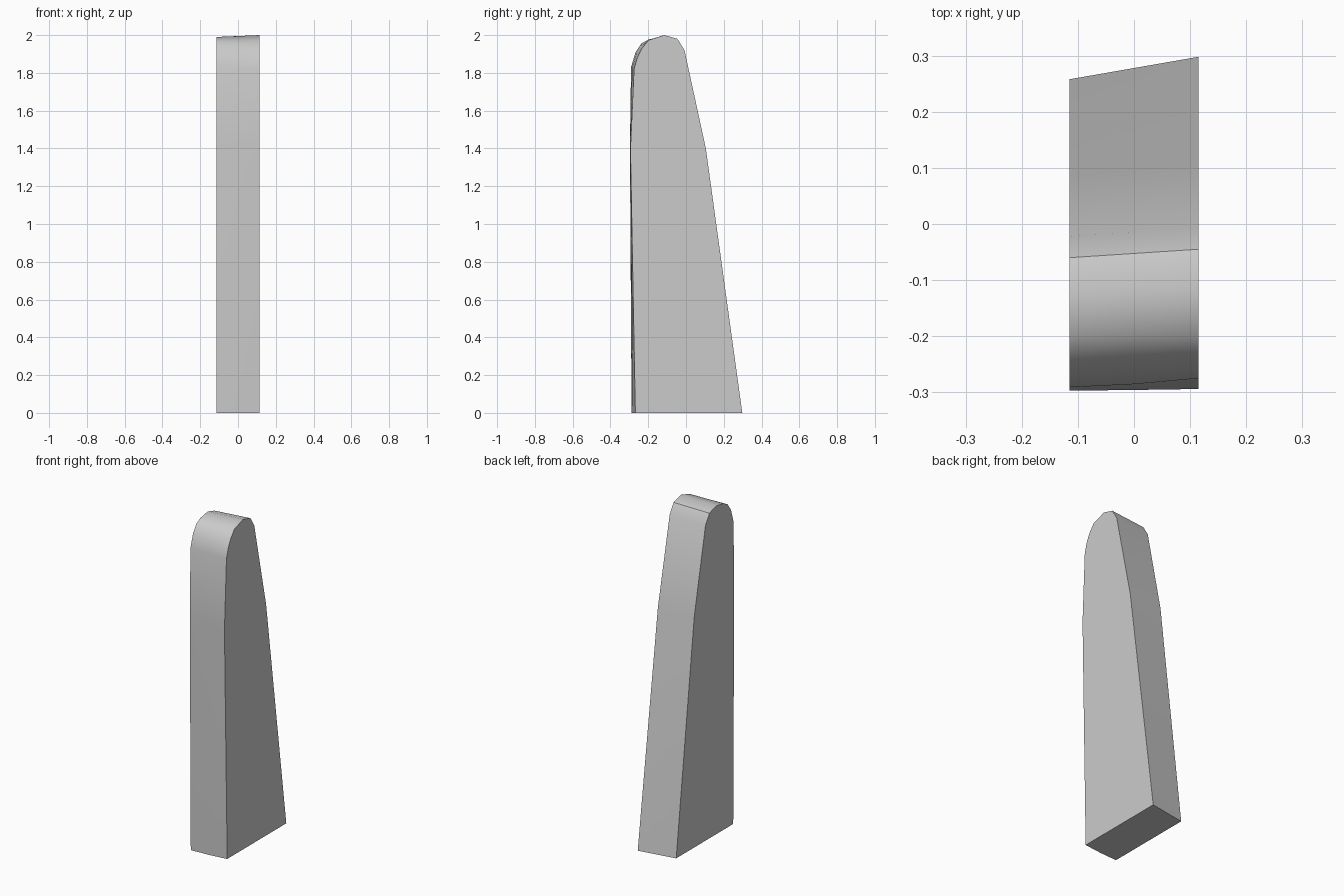
import bpy, bmesh, math

cube = bpy.data.objects.get("Cube")
if cube:
    bpy.data.objects.remove(cube, do_unlink=True)

grey = bpy.data.materials.new("plain_grey")
grey.use_nodes = True
colour = (0.6, 0.6, 0.6, 1)
grey.diffuse_color = colour
grey.node_tree.nodes["Principled BSDF"].inputs["Base Color"].default_value = colour

# Side outlines as (y, z), from bottom front over the rounded top to bottom back
right_outline = [(-.288, 0), (-.297, 1.4), (-.291, 1.83), (-.267, 1.91), (-.235, 1.957),
                 (-.197, 1.977), (-.125, 1.99), (-.06, 1.97), (-.022, 1.91), (.085, 1.4), (.258, 0)]
left_outline = [(-.268, 0), (-.294, 1.4), (-.275, 1.82), (-.258, 1.88), (-.235, 1.927),
                (-.2, 1.972), (-.115, 2), (-.045, 1.98), (-.008, 1.92), (.105, 1.4), (.298, 0)]
# Share of the way from right to left outline at mid width: the front bows outward
middle_share = [.32, .4, .35, .4, .45, .5, .5, .5, .5, .5, .5]
middle_outline = [tuple(p + (q - p) * s for p, q in zip(a, b))
                  for a, b, s in zip(right_outline, left_outline, middle_share)]

# Tapered slab lofted across its width
bm = bmesh.new()
rings = []
for x, outline in ((-.115, right_outline), (0, middle_outline), (.115, left_outline)):
    rings.append([bm.verts.new((x, y, z)) for y, z in outline])
count = len(right_outline)
for a, b in zip(rings, rings[1:]):
    for i in range(count):
        j = (i + 1) % count
        bm.faces.new((a[i], a[j], b[j], b[i]))
bm.faces.new(rings[0])
bm.faces.new(rings[-1])
bmesh.ops.recalc_face_normals(bm, faces=bm.faces)

# Smooth shell with hard side, base and back-crest edges
for face in bm.faces:
    face.smooth = True
for edge in bm.edges:
    edge.smooth = edge.calc_face_angle(0) < math.radians(40)
crest = 7
for a, b in zip(rings, rings[1:]):
    bm.edges.get((a[crest], b[crest])).smooth = False

mesh = bpy.data.meshes.new("tapered_slab")
bm.to_mesh(mesh)
bm.free()
mesh.materials.append(grey)
slab = bpy.data.objects.new("tapered_slab", mesh)
bpy.context.collection.objects.link(slab)
